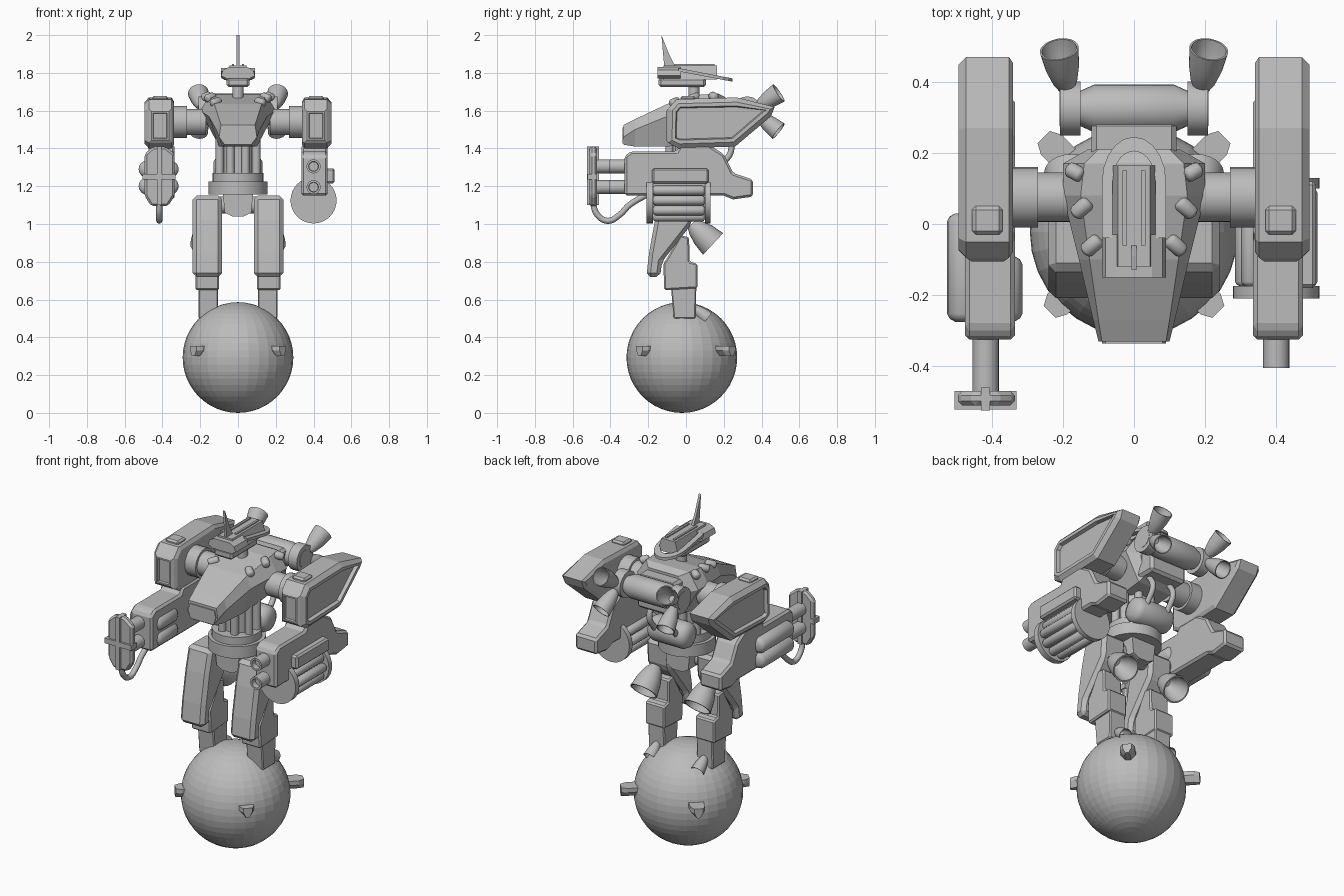
import bpy, bmesh, math
from mathutils import Vector

if "Cube" in bpy.data.objects:
    bpy.data.objects.remove(bpy.data.objects["Cube"])

grey = bpy.data.materials.new("light_grey")
grey.diffuse_color = (0.5, 0.5, 0.5, 1)
grey.use_nodes = True
grey.node_tree.nodes["Principled BSDF"].inputs["Base Color"].default_value = grey.diffuse_color


def finish(name, bm, smooth=False, bevel=0):
    bmesh.ops.recalc_face_normals(bm, faces=bm.faces)
    me = bpy.data.meshes.new(name)
    bm.to_mesh(me)
    bm.free()
    ob = bpy.data.objects.new(name, me)
    bpy.context.collection.objects.link(ob)
    me.materials.append(grey)
    if bevel:
        m = ob.modifiers.new("bevel", 'BEVEL')
        m.width, m.segments, m.limit_method = bevel, 1, 'ANGLE'
    if smooth:
        bpy.context.view_layer.objects.active = ob
        ob.select_set(True)
        bpy.ops.object.shade_smooth_by_angle(angle=math.radians(35))
        ob.select_set(False)
    return ob


def loft(name, rings, smooth=False, bevel=0, edit=None):
    """Skin equal-length point rings and cap both ends."""
    bm = bmesh.new()
    vs = [[bm.verts.new(p) for p in r] for r in rings]
    n = len(vs[0])
    for a, b in zip(vs, vs[1:]):
        for i in range(n):
            bm.faces.new((a[i], a[(i + 1) % n], b[(i + 1) % n], b[i]))
    bm.faces.new(vs[0])
    bm.faces.new(vs[-1])
    bmesh.ops.recalc_face_normals(bm, faces=bm.faces)
    if edit:
        edit(bm)
    return finish(name, bm, smooth, bevel)


def prism(name, pts, axis, a, b, bevel=0, edit=None):
    put = {'x': lambda p, t: (t, p[0], p[1]), 'y': lambda p, t: (p[0], t, p[1]),
           'z': lambda p, t: (p[0], p[1], t)}[axis]
    return loft(name, [[put(p, t) for p in pts] for t in (a, b)], False, bevel, edit)


def box(name, x, y, z, bevel=0):
    return prism(name, [(x[0], y[0]), (x[1], y[0]), (x[1], y[1]), (x[0], y[1])], 'z', z[0], z[1], bevel)


def lathe(name, start, direction, prof, n=24):
    """Revolve (distance, radius) pairs about an axis."""
    q = Vector(direction).to_track_quat('Z', 'Y')
    rings = [[Vector(start) + q @ Vector((r * math.cos(k * math.tau / n), r * math.sin(k * math.tau / n), t))
              for k in range(n)] for t, r in prof]
    return loft(name, rings, True)


def rod(name, a, b, r, n=20):
    d = Vector(b) - Vector(a)
    return lathe(name, a, d, [(0, r), (d.length, r)], n)


def capsule(name, a, b, r, n=16):
    d = Vector(b) - Vector(a)
    L, e = d.length, r * 0.5
    return lathe(name, a, d, [(0, r * .5), (e * .4, r * .85), (e, r), (L - e, r), (L - e * .4, r * .85), (L, r * .5)], n)


def nozzle(name, a, d, L, r0, r1):
    outer = [(0, r0), (L * .2, r0 + (r1 - r0) * .4), (L * .55, r0 + (r1 - r0) * .78), (L, r1)]
    inner = [(L, r1 * .9), (L * .55, r0 + (r1 - r0) * .6), (L * .25, r0 * .8)]
    return lathe(name, a, d, outer + inner)


def hose(name, pts, r):
    cu = bpy.data.curves.new(name, 'CURVE')
    cu.dimensions, cu.bevel_depth, cu.bevel_resolution, cu.use_fill_caps = '3D', r, 2, True
    sp = cu.splines.new('BEZIER')
    sp.bezier_points.add(len(pts) - 1)
    for bp, p in zip(sp.bezier_points, pts):
        bp.co = p
        bp.handle_left_type = bp.handle_right_type = 'AUTO'
    cu.materials.append(grey)
    ob = bpy.data.objects.new(name, cu)
    bpy.context.collection.objects.link(ob)


# Ball with four diagonal fins
bm = bmesh.new()
bmesh.ops.create_uvsphere(bm, u_segments=32, v_segments=24, radius=0.293)
bmesh.ops.translate(bm, verts=bm.verts, vec=(0, -0.022, 0.293))
finish("ball", bm)
for sx in (-1, 1):
    for sy, tip in ((-1, 0.335), (1, 0.36)):
        d, c = Vector((sx, sy, 0)).normalized(), Vector((0, -0.01, 0.33))
        w = Vector((-d.y, d.x, 0))
        loft("ball_fin", [[c + d * t + w * u * k + Vector((0, 0, h)) for u, h in
             ((-.04, .025), (.04, .025), (.04, .0), (.015, -.03), (-.015, -.03), (-.04, .0))]
             for t, k in ((0.2, 1), (tip - .03, 1), (tip, .6))])

# Pelvis and waist
prism("pelvis", [(-.08, 1.16), (.08, 1.16), (.07, 1.06), (.03, 1.04), (-.03, 1.04), (-.07, 1.06)], 'y', -.1, .08)
rod("hip_axle", (-.16, -.02, 1.1), (.16, -.02, 1.1), .045)
lathe("waist_ring", (0, -.01, 1.155), (0, 0, 1), [(0, .155), (.07, .155), (.07, .135), (.115, .135), (.115, .1)], 32)
rod("waist_column", (0, 0, 1.22), (0, 0, 1.5), .085)
for k in range(8):
    a = (k + .5) * math.tau / 8
    x, y = .105 * math.cos(a), .095 * math.sin(a)
    rod("waist_piston", (x, y, 1.25), (x, y, 1.48), .022, 12)

# Chest hull: faceted sections running front to back
secs = [(-.33, .07, .10, .09, 1.42, 1.46, 1.525), (-.27, .085, .115, .10, 1.41, 1.5, 1.555),
        (-.1, .10, .155, .125, 1.41, 1.57, 1.635), (.08, .11, .2, .15, 1.43, 1.6, 1.685),
        (.17, .11, .2, .14, 1.44, 1.6, 1.69), (.21, .1, .13, .1, 1.46, 1.58, 1.67)]
loft("chest", [[(-b, y, z0), (b, y, z0), (m, y, z1), (t, y, z2), (-t, y, z2), (-m, y, z1)]
               for y, b, m, t, z0, z1, z2 in secs])
prism("nose_panel", [(-.075, 1.425), (.075, 1.425), (.09, 1.47), (.08, 1.51), (-.08, 1.51), (-.09, 1.47)],
      'y', -.336, -.3)
for s in (-1, 1):
    for x, y, z, dy in ((.166, .146, 1.665, .012), (.147, .045, 1.66, -.02), (.118, -.06, 1.635, -.02)):
        capsule("chest_stud", (s * (x - .022), y - dy, z + .018), (s * (x + .022), y + dy, z + .002), .022)

# Backpack with upper tank, lower tank and thrusters
box("backpack", (-.12, .12), (.15, .29), (1.46, 1.655), .015)
lathe("upper_tank", (-.21, .325, 1.6), (1, 0, 0), [(0, .05), (.06, .05), (.1, .068), (.32, .068), (.36, .05), (.42, .05)])
capsule("lower_tank", (-.13, .13, 1.29), (.13, .13, 1.29), .075, 24)
for s in (-1, 1):
    rod("tank_collar", (s * .15, .325, 1.6), (s * .208, .325, 1.6), .076, 16)
    nozzle("upper_thruster", (s * .19, .38, 1.62), (s * .14, .75, .5), .135, .022, .055)
    nozzle("lower_thruster", (s * .19, .385, 1.575), (s * .14, .75, -.6), .135, .022, .052)
    hose("tank_hose", [(s * .07, .2, 1.48), (s * .07, .24, 1.4), (s * .07, .19, 1.31)], .016)

# Head with sloping rear loop and antenna
rod("neck", (0, .042, 1.66), (0, .042, 1.74), .03)
box("jaw", (-.06, .06), (-.145, .105), (1.725, 1.775), .012)
prism("visor", [(-.09, 1.785), (-.08, 1.815), (-.05, 1.83), (.05, 1.83), (.08, 1.815), (.09, 1.785),
                (.06, 1.77), (-.06, 1.77)], 'y', -.15, -.03)
prism("crown", [(-.065, 1.765), (-.045, 1.84), (.045, 1.84), (.065, 1.765)], 'y', -.12, .165)
for s in (-1, 1):
    box("crown_rail", (s * .02, s * .032), (-.06, .15), (1.835, 1.847))
arc = [k * math.pi / 10 for k in range(11)]
loop = [(.09, -.04)] + [(.09 * math.cos(a), .12 + .125 * math.sin(a)) for a in arc] + [(-.09, -.04)]
loop += [(-.06, -.04)] + [(-.06 * math.cos(a), .12 + .085 * math.sin(a)) for a in arc] + [(.06, -.04)]
loft("head_loop", [[(x, y, z - .19 * (y + .04)) for x, y in loop] for z in (1.808, 1.825)])
prism("antenna", [(-.115, 1.83), (-.055, 1.83), (-.09, 1.9), (-.13, 2.0)], 'x', -.007, .007)

# Mirrored limbs
PAD = [(-.095, 1.43), (-.095, 1.61), (-.05, 1.66), (.27, 1.67), (.47, 1.62), (.45, 1.57), (.26, 1.41), (-.04, 1.4)]
ARM = [(-.325, 1.15), (-.325, 1.36), (-.29, 1.385), (-.05, 1.385), (-.03, 1.42), (.12, 1.42), (.2, 1.37), (.25, 1.27),
       (.355, 1.235), (.355, 1.145), (.25, 1.13), (.2, 1.15)]
THIGH = [(-.13, 1.15), (.04, 1.15), (.03, 1.0), (-.127, .8), (-.137, .72), (-.21, .72), (-.195, .85), (-.164, 1.02)]
CALF = [(-.12, .79), (-.1, .82), (-.03, .94), (.016, .93), (.02, .8), (.06, .79), (.06, .66), (-.115, .65)]
for s in (-1, 1):
    # Legs
    prism("thigh", THIGH, 'x', s * .085, s * .24, .02)
    prism("calf", CALF, 'x', s * .1, s * .225, .008)
    prism("shin", [(-.08, .67), (.055, .67), (.05, .5), (-.065, .5)], 'x', s * .105, s * .21, .006)
    nozzle("leg_thruster", (s * .175, .03, 1.0), (0, .7, -.65), .155, .03, .078)
    nozzle("ankle_thruster", (s * .155, .04, .56), (0, .75, -.6), .095, .015, .038)

    # Shoulder joint and armour pad with recessed panels
    lathe("shoulder_joint", (s * .17, .075, 1.54), (s, 0, 0), [(0, .07), (.1, .07), (.1, .085), (.18, .085)])

    def panel(bm, s=s):
        side = lambda f, q: f.normal.x * q > .9
        for f in [f for f in bm.faces if side(f, -s)]:
            bmesh.ops.inset_region(bm, faces=[f], thickness=.02, depth=.012)
        for f in [f for f in bm.faces if side(f, s) and len(f.verts) == 8]:
            for t, d in ((.025, .022), (.02, 0), (.006, -.02)):
                bmesh.ops.inset_region(bm, faces=[f], thickness=t, depth=d)
        for f in [f for f in bm.faces if f.normal.y < -.95]:
            for t, d in ((.02, .01), (.012, 0), (.004, -.012)):
                bmesh.ops.inset_region(bm, faces=[f], thickness=t, depth=d)
    prism("shoulder_pad", PAD, 'x', s * .352, s * .472, 0, panel)
    box("pad_cap", (s * .37, s * .455), (-.03, .05), (1.65, 1.678), .01)

    # Forearm and twin barrels
    prism("forearm", ARM, 'x', s * .335, s * .475, .012)
    for z in (1.305, 1.195):
        end = -.405 if s > 0 else -.48
        d = Vector((0, -1, 0))
        lathe("arm_barrel", (s * .4 if s > 0 else -.417, -.3, z), d,
              [(0, .037), (-.3 - end, .037), (-.3 - end, .026), (-.33 - end, .024)] if s > 0
              else [(0, .037), (.18, .037)])

# Right arm: rotary drum of capsules between two discs
for y0, y1 in ((-.21, -.175), (.1, .13)):
    rod("drum_disc", (.4, y0, 1.125), (.4, y1, 1.125), .122, 32)
rod("drum_core", (.4, -.18, 1.125), (.4, .11, 1.125), .07)
for k in range(10):
    a = k * math.tau / 10
    x, z = .4 + .09 * math.cos(a), 1.125 + .09 * math.sin(a)
    capsule("drum_tube", (x, -.175, z), (x, .1, z), .026, 12)
box("drum_bracket", (.46, .512), (-.18, .12), (1.215, 1.295), .01)

# Left arm: side capsules, front guard and hose
for z in (1.29, 1.2):
    for x, back in ((-.48, .03), (-.36, -.09)):
        capsule("side_tank", (x, -.275, z), (x, back, z), .046)
guard = [(-.45, 1.41), (-.385, 1.41), (-.335, 1.37), (-.335, 1.15), (-.37, 1.095), (-.46, 1.095), (-.495, 1.15), (-.495, 1.37)]
prism("guard_plate", guard, 'y', -.51, -.47, .012)
box("guard_spine", (-.43, -.405), (-.525, -.46), (1.1, 1.41))
box("guard_crossbar", (-.505, -.33), (-.522, -.47), (1.235, 1.265))
hose("arm_hose", [(-.417, -.495, 1.12), (-.417, -.47, 1.05), (-.417, -.415, 1.017), (-.417, -.35, 1.05),
                  (-.417, -.3, 1.1), (-.417, -.2, 1.16)], .016)
